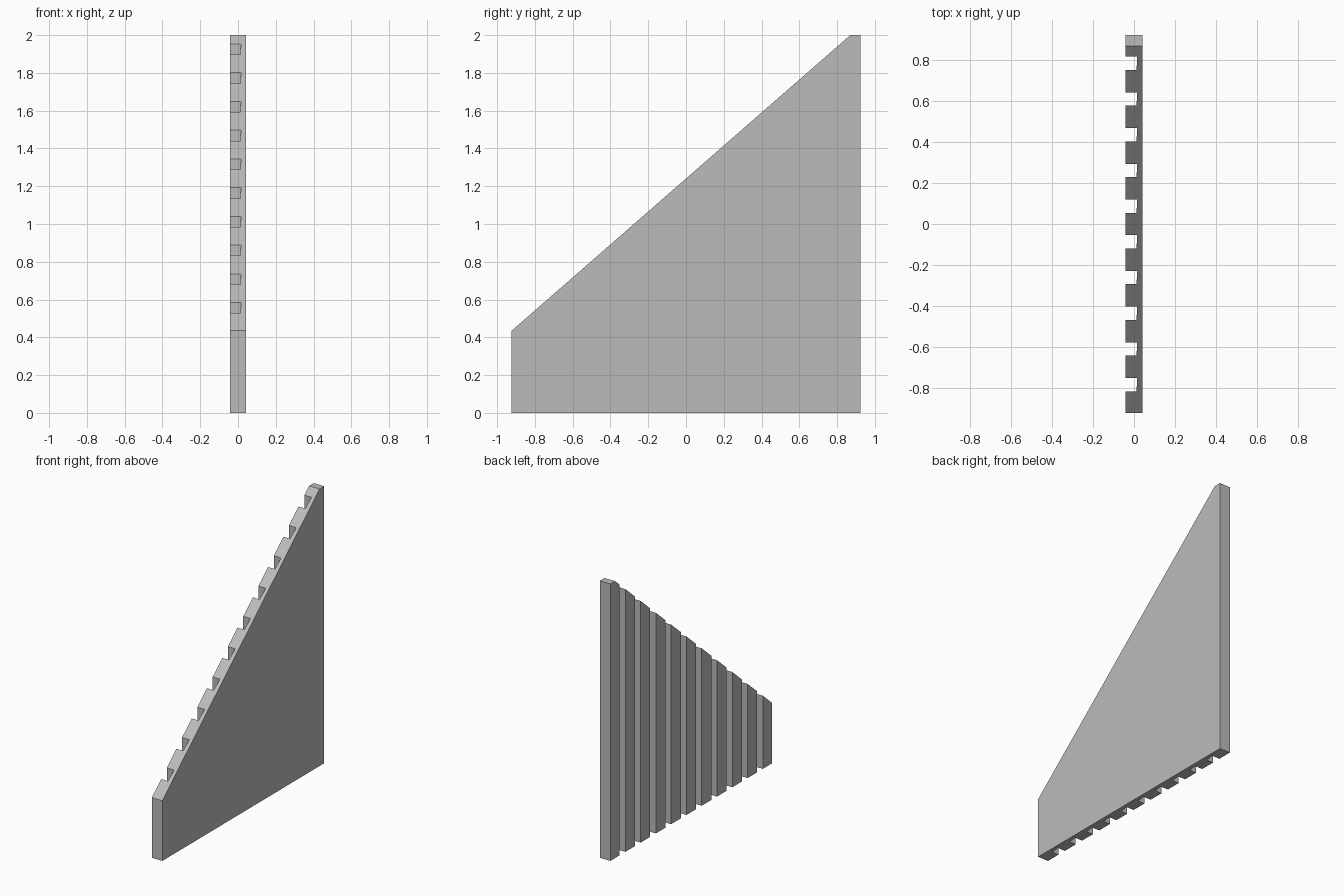
import bpy
import bmesh
from mathutils import Vector

cube = bpy.data.objects.get("Cube")
if cube:
    bpy.data.objects.remove(cube, do_unlink=True)

HALF_X, HALF_Y, HEIGHT = 0.042, 0.923, 2.0
FRONT_HEIGHT, CAP_Y = 0.435, 0.87
GROOVES, PITCH, GROOVE_WIDTH = 10, 0.1743, 0.065
FLOOR_FRONT, FLOOR_BACK = 0.012, 0.016

grey = bpy.data.materials.new("plain grey")
grey.use_nodes = True
colour = (0.5, 0.5, 0.5, 1)
grey.diffuse_color = colour
grey.node_tree.nodes["Principled BSDF"].inputs["Base Color"].default_value = colour

# Plan outline: flat side on +x, a row of grooves on -x
outline = [(HALF_X, -HALF_Y), (HALF_X, HALF_Y), (-HALF_X, HALF_Y)]
for i in range(GROOVES):
    middle = ((GROOVES - 1) / 2 - i) * PITCH
    back, front = middle + GROOVE_WIDTH / 2, middle - GROOVE_WIDTH / 2
    outline += [(-HALF_X, back), (FLOOR_BACK, back),
                (FLOOR_FRONT, front), (-HALF_X, front)]
outline.append((-HALF_X, -HALF_Y))

# Extrude the outline to full height
bm = bmesh.new()
base = bm.faces.new([bm.verts.new((x, y, 0)) for x, y in outline])
walls = bmesh.ops.extrude_face_region(bm, geom=[base], use_keep_orig=True)
top = [g for g in walls["geom"] if isinstance(g, bmesh.types.BMVert)]
bmesh.ops.translate(bm, verts=top, vec=(0, 0, HEIGHT))

# Slice off the sloping top and close the cut
slope = Vector((0, CAP_Y + HALF_Y, HEIGHT - FRONT_HEIGHT))
cut = bmesh.ops.bisect_plane(
    bm, geom=bm.verts[:] + bm.edges[:] + bm.faces[:],
    plane_co=(0, CAP_Y, HEIGHT), plane_no=(0, -slope.z, slope.y),
    clear_outer=True)
rim = [g for g in cut["geom_cut"] if isinstance(g, bmesh.types.BMEdge)]
bmesh.ops.holes_fill(bm, edges=rim, sides=0)
bmesh.ops.recalc_face_normals(bm, faces=bm.faces)

mesh = bpy.data.meshes.new("grooved_panel")
bm.to_mesh(mesh)
bm.free()
mesh.materials.append(grey)
panel = bpy.data.objects.new("grooved_panel", mesh)
bpy.context.collection.objects.link(panel)
